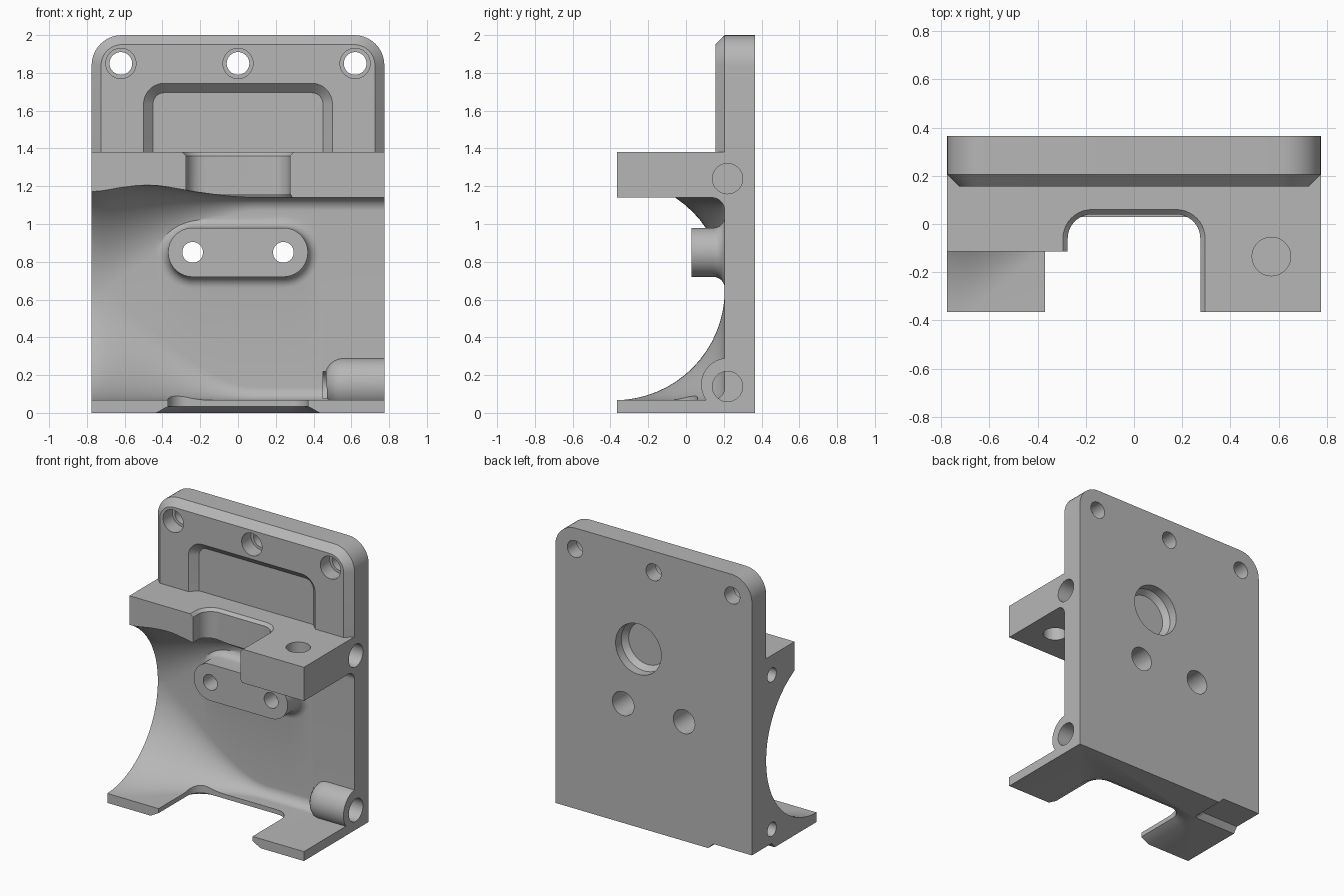
import bpy, bmesh, math

old = bpy.data.objects.get("Cube")
if old:
    bpy.data.objects.remove(old, do_unlink=True)

grey = bpy.data.materials.new("plain grey")
grey.use_nodes = True
colour = (0.47, 0.47, 0.47, 1)
grey.diffuse_color = colour
grey.node_tree.nodes["Principled BSDF"].inputs["Base Color"].default_value = colour

AXES = {"x": lambda u, v, d: (d, u, v),
        "y": lambda u, v, d: (u, d, v),
        "z": lambda u, v, d: (u, v, d)}


def rounded(u0, u1, v0, v1, r, steps=10):
    """Outline of a rounded rectangle, corner by corner."""
    r = max(r, 0.0002)
    centres = [(u1 - r, v1 - r), (u0 + r, v1 - r), (u0 + r, v0 + r), (u1 - r, v0 + r)]
    pts = []
    for k, (cu, cv) in enumerate(centres):
        for i in range(steps + 1):
            a = math.pi / 2 * (k + i / steps)
            pts.append((cu + r * math.cos(a), cv + r * math.sin(a)))
    return pts


def loft(name, axis, sections):
    """Skin a list of (depth, outline) sections along an axis."""
    bm = bmesh.new()
    rings = [[bm.verts.new(AXES[axis](u, v, d)) for u, v in pts] for d, pts in sections]
    for a, b in zip(rings, rings[1:]):
        for i in range(len(a)):
            j = (i + 1) % len(a)
            bm.faces.new((a[i], a[j], b[j], b[i]))
    bm.faces.new(rings[0])
    bm.faces.new(rings[-1])
    bmesh.ops.remove_doubles(bm, verts=bm.verts, dist=0.00001)
    bmesh.ops.recalc_face_normals(bm, faces=bm.faces)
    mesh = bpy.data.meshes.new(name)
    bm.to_mesh(mesh)
    bm.free()
    mesh.materials.append(grey)
    obj = bpy.data.objects.new(name, mesh)
    bpy.context.collection.objects.link(obj)
    return obj


def block(name, x0, x1, y0, y1, z0, z1):
    outline = [(x0, y0), (x1, y0), (x1, y1), (x0, y1)]
    return loft(name, "z", [(z0, outline), (z1, outline)])


def rod(name, axis, u, v, *stations):
    """Round bar through (u, v); stations are (depth, radius)."""
    return loft(name, axis, [(d, rounded(u - r, u + r, v - r, v + r, r)) for d, r in stations])


def combine(tool, operation):
    mod = bracket.modifiers.new(tool.name, "BOOLEAN")
    mod.operation = operation
    mod.solver = "EXACT"
    mod.object = tool
    bpy.context.view_layer.objects.active = bracket
    bpy.ops.object.modifier_apply(modifier=mod.name)
    bpy.data.objects.remove(tool, do_unlink=True)


def add(tool):
    combine(tool, "UNION")


def cut(tool):
    combine(tool, "DIFFERENCE")


W, D = 0.775, 0.365

# Main block and the chamfered upright plate
bracket = block("bracket_body", -W, W, -D, D, 0, 1.38)


def plate_outline(inset):
    return rounded(-W + inset, W - inset, 1.0, 2 - inset, 0.16 - inset)


add(loft("upright_plate", "y", [(D, plate_outline(0)), (0.205, plate_outline(0)),
                                (0.155, plate_outline(0.05))]))

# Front cavity: round on the right end, blending to a square channel on the left end
sections = []
for i in range(49):
    x = -0.8 + 1.6 * i / 48
    u = min(1, max(0, (x + 0.75) / 0.85))
    t = u * u * (3 - 2 * u)
    radius = 0.583 - 0.513 * t ** 0.7
    top = 1.236 - 0.096 * t
    sections.append((x, rounded(-1.2, 0.205, 0.067, top, radius, 16)))
cut(loft("cavity", "x", sections))

# Shelf: short right side and chamfered notch
cut(block("shelf_step", -1, -0.2, -1, -0.115, 0.9, 1.5))


def notch(grow, half, back):
    return rounded(-half - grow, half + grow, -1, back + grow, 0.1 + grow)


cut(loft("shelf_notch", "z", [(1.1, notch(0.04, 0.275, 0.04)), (1.16, notch(0, 0.275, 0.04)),
                              (1.36, notch(0, 0.275, 0.04)), (1.4, notch(0.04, 0.275, 0.04))]))

# Bottom lip notch with flared underside, and the relief under the rear corner
cut(loft("lip_notch", "z", [(-0.01, notch(0.08, 0.37, 0.06)), (0.035, notch(0, 0.37, 0.06)),
                            (0.6, notch(0, 0.37, 0.06))]))
cut(loft("corner_relief", "z", [(-0.01, rounded(-1, -0.42, 0.1, 0.6, 0.03)),
                                (0.04, rounded(-1, -0.47, 0.14, 0.6, 0.03))]))

# Recess in the upright plate


def recess(inset):
    return rounded(-0.5 + inset, 0.5 - inset, 1.2, 1.745 - inset, 0.11 - inset)


pocket = loft("recess", "y", [(0.145, recess(-0.01)), (0.205, recess(0.05))])
trim = pocket.modifiers.new("trim", "BOOLEAN")
trim.operation = "INTERSECT"
trim.solver = "EXACT"
trim.object = block("trim_helper", -1, 1, -1, 1, 1.38, 2)
helper = trim.object
bpy.context.view_layer.objects.active = pocket
bpy.ops.object.modifier_apply(modifier="trim")
bpy.data.objects.remove(helper, do_unlink=True)
cut(pocket)

# Slotted boss with a filleted foot


def boss(g):
    return rounded(-0.37 - g, 0.37 + g, 0.72 - g, 0.98 + g, 0.13 + g)


foot = [(0.145 + 0.06 * math.sin(a), boss(0.06 - 0.06 * math.cos(a)))
        for a in [math.pi / 2 * k / 6 for k in range(7)]]
add(loft("screw_boss", "y", [(0.03, boss(0))] + foot + [(0.25, boss(0.06))]))

# Round-ended side boss at the bottom
dome = [(0.56 - 0.1 * math.cos(a), 0.04 + 0.1 * math.sin(a))
        for a in [math.pi / 2 * k / 6 for k in range(7)]]
add(rod("side_boss", "x", 0.22, 0.15, *dome, (W, 0.14)))

# Screw holes
for x in (-0.62, 0, 0.62):
    cut(rod("plate_hole", "y", x, 1.85, (0.1, 0.08), (0.26, 0.08), (0.26, 0.06), (0.5, 0.06)))
for x in (-0.24, 0.24):
    cut(rod("boss_hole", "y", x, 0.85, (-0.1, 0.055), (0.15, 0.055), (0.15, 0.085), (0.5, 0.085)))
for z in (1.24, 0.14):
    cut(rod("left_hole", "x", 0.22, z, (0.45, 0.08), (0.9, 0.08)))
    cut(rod("right_hole", "x", 0.14, z, (-0.9, 0.05), (-0.5, 0.05)))
cut(rod("shelf_hole", "z", 0.57, -0.135, (1.1, 0.08), (1.5, 0.08)))
cut(rod("rear_socket", "y", 0.12, 1.27, (0.26, 0.15), (0.3, 0.18), (0.5, 0.18)))

# Smooth curved faces, keep edges crisp
bpy.ops.object.select_all(action="DESELECT")
bracket.select_set(True)
bpy.context.view_layer.objects.active = bracket
bpy.ops.object.shade_smooth_by_angle(angle=math.radians(30))
